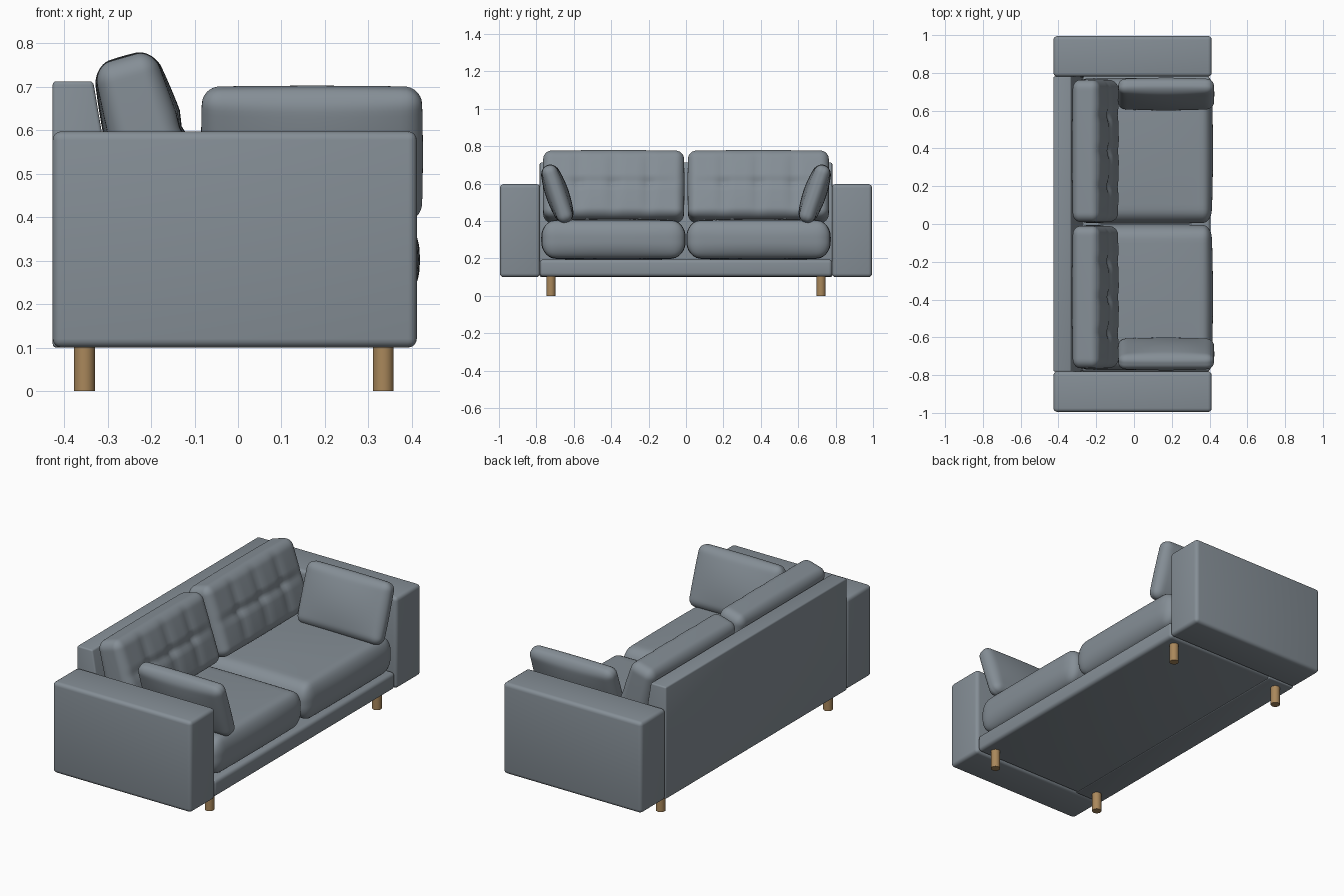
import bpy, bmesh, math
from mathutils import Vector, Euler

if "Cube" in bpy.data.objects:
    bpy.data.objects.remove(bpy.data.objects["Cube"])


def material(name, rgb):
    m = bpy.data.materials.new(name)
    m.diffuse_color = (*rgb, 1)
    m.use_nodes = True
    m.node_tree.nodes["Principled BSDF"].inputs["Base Color"].default_value = m.diffuse_color
    return m


FABRIC = material("grey fabric", (0.235, 0.272, 0.305))
WOOD = material("oak wood", (0.40, 0.245, 0.105))


def finish(name, bm, mat, angle=40):
    bmesh.ops.recalc_face_normals(bm, faces=bm.faces)
    me = bpy.data.meshes.new(name)
    bm.to_mesh(me)
    bm.free()
    me.materials.append(mat)
    ob = bpy.data.objects.new(name, me)
    bpy.context.collection.objects.link(ob)
    bpy.ops.object.select_all(action='DESELECT')
    ob.select_set(True)
    bpy.context.view_layer.objects.active = ob
    bpy.ops.object.shade_smooth_by_angle(angle=math.radians(angle))
    return ob


def prism(name, profile, y0, y1, bevel, segments=4):
    """Extrude an x/z profile along y and round its edges."""
    bm = bmesh.new()
    f = bm.faces.new([bm.verts.new((x, y0, z)) for x, z in profile])
    ext = bmesh.ops.extrude_face_region(bm, geom=[f])
    for v in ext['geom']:
        if isinstance(v, bmesh.types.BMVert):
            v.co.y = y1
    bmesh.ops.recalc_face_normals(bm, faces=bm.faces)
    bmesh.ops.bevel(bm, geom=bm.edges[:], offset=bevel, segments=segments,
                    profile=0.5, affect='EDGES')
    return finish(name, bm, FABRIC)


def cushion(name, size, radius, loc, rot=(0, 0, 0), puff=(0, 0, 0), n=30, shape=None):
    """Soft rounded box; puff is how far the middle of each side swells past its rim."""
    h = [s / 2 - p for s, p in zip(size, puff)]
    turn = Euler(rot).to_matrix()
    bm = bmesh.new()

    def place(p):
        q = [max(-(h[k] - radius[k]), min(h[k] - radius[k], p[k] * h[k])) for k in range(3)]
        d = Vector([(p[k] * h[k] - q[k]) / radius[k] for k in range(3)]).normalized()
        c = Vector([q[k] + d[k] * radius[k] for k in range(3)])
        u = [c[k] / h[k] for k in range(3)]
        for k in range(3):
            a, b = u[(k + 1) % 3], u[(k + 2) % 3]
            c[k] += puff[k] * u[k] * max(0, 1 - a * a) * max(0, 1 - b * b)
        if shape:
            shape(c, u)
        return turn @ c + Vector(loc)

    ts = [math.sin((-1 + 2 * i / n) * math.pi / 2) for i in range(n + 1)]
    for axis in range(3):
        for sign in (-1, 1):
            grid = []
            for a in ts:
                row = []
                for b in ts:
                    p = [0, 0, 0]
                    p[axis], p[(axis + 1) % 3], p[(axis + 2) % 3] = sign, a, b
                    row.append(bm.verts.new(place(p)))
                grid.append(row)
            for i in range(n):
                for j in range(n):
                    bm.faces.new((grid[i][j], grid[i + 1][j], grid[i + 1][j + 1], grid[i][j + 1]))
    bmesh.ops.remove_doubles(bm, verts=bm.verts, dist=1e-5)
    return finish(name, bm, FABRIC, 60)


def tufting(c, u):
    """Taper toward the top and press stitched creases into the front face."""
    c.x *= 1 - 0.12 * u[2]
    if u[0] > 0.3:
        fade = max(0, 1 - u[1] ** 4) * max(0, 1 - u[2] ** 4)
        cols = [max(0, 1 - abs(u[1] - s) / 0.12) for s in (-0.5, 0, 0.5)]
        row = max(0, 1 - abs(u[2]) / 0.2)
        c.x -= fade * (0.009 * max(cols) + 0.009 * row + 0.008 * row * max(cols))


# Base and slanted back rest
prism("base", [(-0.31, 0.102), (0.405, 0.102), (0.405, 0.195), (-0.31, 0.195)], -0.782, 0.782, 0.02)
prism("back_rest", [(-0.426, 0.1), (-0.26, 0.1), (-0.28, 0.4), (-0.333, 0.712), (-0.426, 0.712)],
      -0.782, 0.782, 0.008, 3)

for side, label in ((-1, "left"), (1, "right")):
    # Arm rest
    y0, y1 = sorted((side * 0.78, side * 0.995))
    prism(label + "_arm", [(-0.426, 0.1), (0.411, 0.1), (0.411, 0.597), (-0.426, 0.597)], y0, y1, 0.02)
    # Seat cushion
    cushion(label + "_seat_cushion", (0.72, 0.772, 0.224), (0.045, 0.07, 0.085),
            (0.058, side * 0.388, 0.302), puff=(0.008, 0.004, 0.012))
    # Tufted back cushion
    cushion(label + "_back_cushion", (0.19, 0.757, 0.385), (0.045, 0.045, 0.045),
            (-0.212, side * 0.387, 0.585), rot=(0, math.radians(-16), 0),
            puff=(0.014, 0.003, 0.004), n=48, shape=tufting)
    # Throw pillow leaning on the arm
    cushion(label + "_throw_pillow", (0.51, 0.125, 0.325), (0.04, 0.034, 0.04),
            (0.17, side * 0.688, 0.545), rot=(math.radians(-19 * side), 0, 0),
            puff=(0.003, 0.022, 0.003))
    # Legs
    for x, end in ((0.334, "front"), (-0.353, "rear")):
        bm = bmesh.new()
        bmesh.ops.create_cone(bm, cap_ends=True, segments=32, radius1=0.024, radius2=0.024, depth=0.11)
        bmesh.ops.translate(bm, verts=bm.verts, vec=(x, side * 0.722, 0.055))
        finish(f"{label}_{end}_leg", bm, WOOD)
